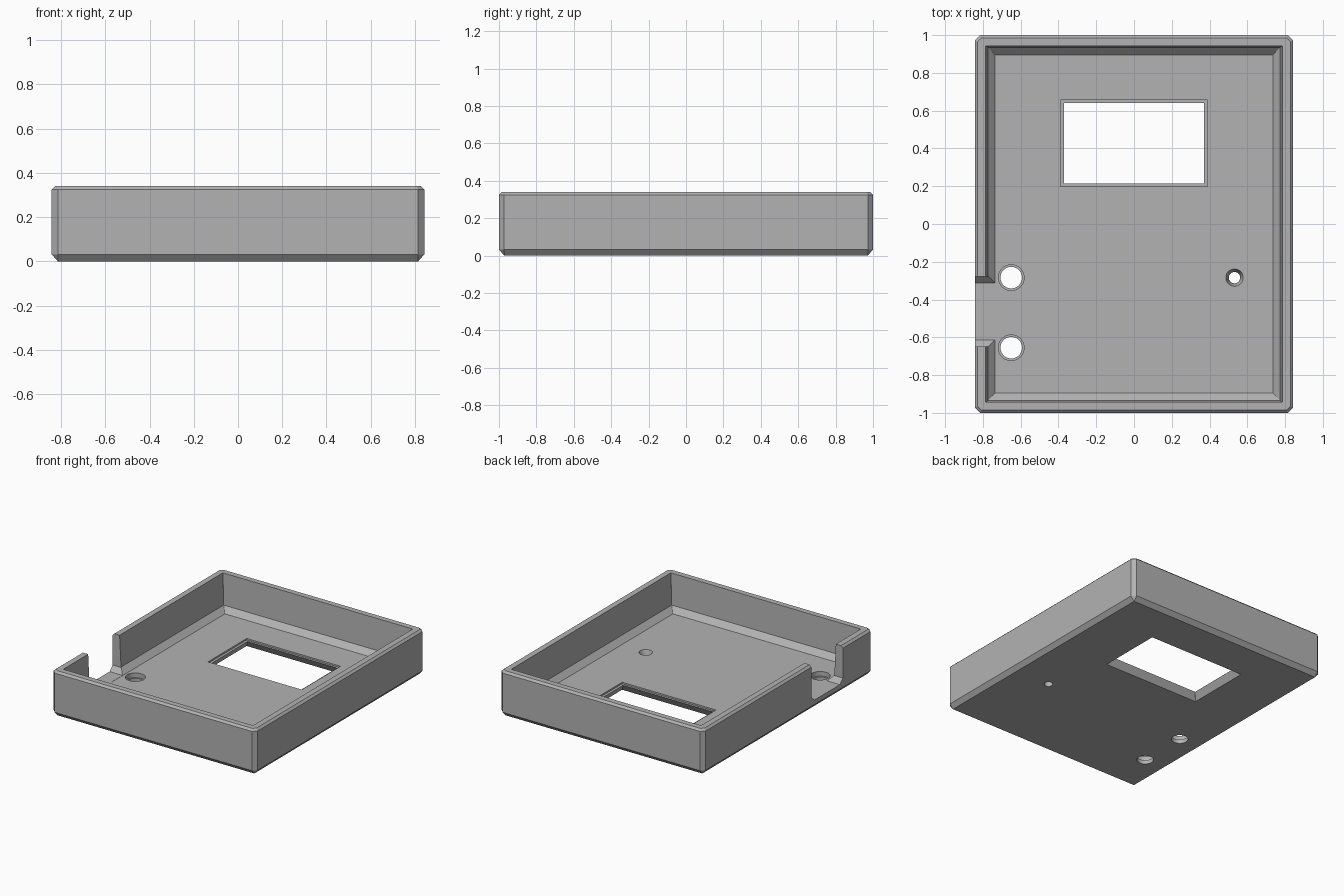
import bpy
import bmesh
from math import cos, sin, pi, radians

if "Cube" in bpy.data.objects:
    bpy.data.objects.remove(bpy.data.objects["Cube"])

grey = bpy.data.materials.new("mid grey plastic")
grey.use_nodes = True
grey.diffuse_color = (0.45, 0.45, 0.45, 1)
grey.node_tree.nodes["Principled BSDF"].inputs["Base Color"].default_value = grey.diffuse_color

HX, HY, H = 0.843, 1.0, 0.34
FLOOR, FILLET, EDGE, LIP = 0.065, 0.04, 0.028, 0.015


def rect(hx, hy, z, cut=0.0005, cx=0, cy=0):
    """Rectangle with clipped corners, listed counter-clockwise."""
    pts = []
    for sx, sy in ((1, 1), (-1, 1), (-1, -1), (1, -1)):
        pair = [(sx * hx, sy * (hy - cut)), (sx * (hx - cut), sy * hy)]
        pts += pair if sx * sy > 0 else pair[::-1]
    return [(cx + x, cy + y, z) for x, y in pts]


def circle(r, z, cx, cy, n=40):
    return [(cx + r * cos(2 * pi * i / n), cy + r * sin(2 * pi * i / n), z) for i in range(n)]


def loft(name, rings):
    """Solid through a stack of matching rings, capped at both ends."""
    bm = bmesh.new()
    loops = [[bm.verts.new(p) for p in ring] for ring in rings]
    for a, b in zip(loops, loops[1:]):
        for i in range(len(a)):
            j = (i + 1) % len(a)
            bm.faces.new((a[i], a[j], b[j], b[i]))
    bm.faces.new(loops[0][::-1])
    bm.faces.new(loops[-1])
    bmesh.ops.recalc_face_normals(bm, faces=bm.faces)
    mesh = bpy.data.meshes.new(name)
    bm.to_mesh(mesh)
    bm.free()
    mesh.materials.append(grey)
    obj = bpy.data.objects.new(name, mesh)
    bpy.context.collection.objects.link(obj)
    return obj


# Open tray: chamfered outside, drafted inner walls, sloped wall-to-floor edge
tray = loft("enclosure_tray", [
    rect(HX - EDGE, HY - EDGE, 0),
    rect(HX, HY, EDGE + 0.004, EDGE),
    rect(HX, HY, H - LIP, EDGE),
    rect(HX - LIP, HY - LIP, H, EDGE - LIP / 2),
    rect(0.785, 0.943, H),
    rect(0.773, 0.935, FLOOR + FILLET),
    rect(0.735, 0.895, FLOOR),
])

# Display window: shallow inner step, then a flare to the underside
WY = 0.428
cutters = [loft("window_cutter", [
    rect(0.405, 0.25, -0.01, cy=WY),
    rect(0.37, 0.213, FLOOR - 0.012, cy=WY),
    rect(0.388, 0.229, FLOOR - 0.0118, cy=WY),
    rect(0.388, 0.229, 0.2, cy=WY),
])]

# Two counterbored holes and one small countersunk hole
for y in (-0.284, -0.655):
    cutters.append(loft("button_hole_cutter", [
        circle(r, z, -0.65, y)
        for r, z in ((0.057, -0.01), (0.057, 0.03), (0.068, 0.0302), (0.068, 0.2))]))
cutters.append(loft("small_hole_cutter", [
    circle(r, z, 0.532, -0.284)
    for r, z in ((0.03, -0.01), (0.03, 0.02), (0.046, FLOOR), (0.046, 0.2))]))

# Cable notch through the right wall, with sloped lower corners
base = FLOOR + 0.0008
notch = [(-0.312, base), (-0.277, base + 0.036), (-0.277, 0.5),
         (-0.648, 0.5), (-0.648, base + 0.036), (-0.613, base)]
cutters.append(loft("notch_cutter", [[(x, y, z) for y, z in notch] for x in (-1, -0.7)]))

bpy.context.view_layer.objects.active = tray
for cutter in cutters:
    cutter.hide_render = True
    mod = tray.modifiers.new("cut", "BOOLEAN")
    mod.operation, mod.solver, mod.object = "DIFFERENCE", "EXACT", cutter
    bpy.ops.object.modifier_apply(modifier=mod.name)
    bpy.data.objects.remove(cutter)

for other in bpy.context.selected_objects:
    other.select_set(False)
tray.select_set(True)
bpy.ops.object.shade_smooth_by_angle(angle=radians(25))
